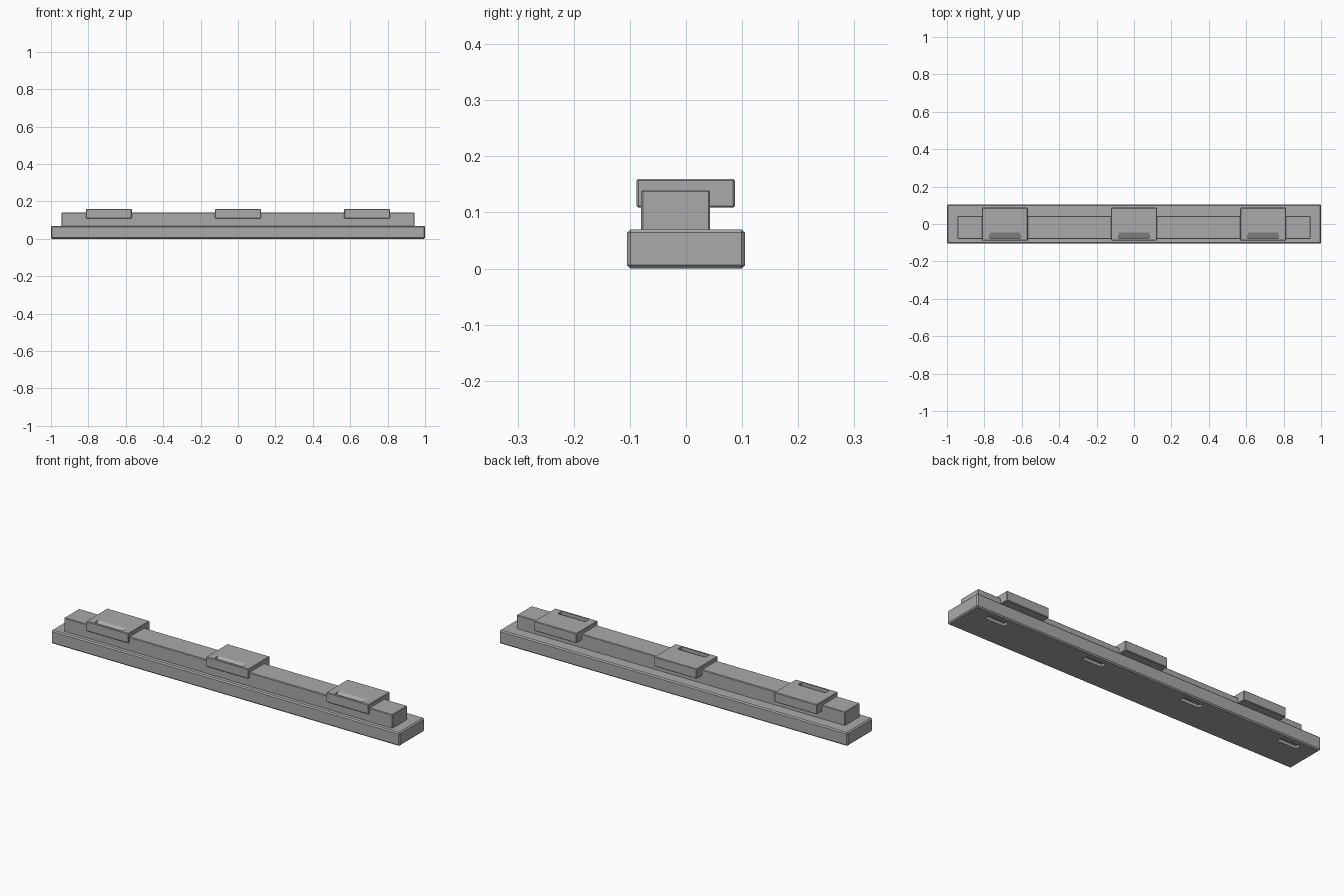
import bpy, bmesh
from mathutils import Vector

cube = bpy.data.objects.get("Cube")
if cube:
    bpy.data.objects.remove(cube, do_unlink=True)

grey = bpy.data.materials.new("plain grey")
grey.use_nodes = True
colour = (0.4, 0.4, 0.4, 1)
grey.diffuse_color = colour
grey.node_tree.nodes["Principled BSDF"].inputs["Base Color"].default_value = colour


def finish(name, bm):
    bmesh.ops.recalc_face_normals(bm, faces=bm.faces)
    mesh = bpy.data.meshes.new(name)
    bm.to_mesh(mesh)
    bm.free()
    mesh.materials.append(grey)
    obj = bpy.data.objects.new(name, mesh)
    bpy.context.collection.objects.link(obj)
    return obj


def block(name, low, high, chamfer):
    """Box between two corners with chamfered edges."""
    low, high = Vector(low), Vector(high)
    bm = bmesh.new()
    bmesh.ops.create_cube(bm, size=1)
    bmesh.ops.scale(bm, vec=high - low, verts=bm.verts)
    bmesh.ops.translate(bm, vec=(low + high) / 2, verts=bm.verts)
    bmesh.ops.bevel(bm, geom=bm.edges[:], offset=chamfer, segments=1, affect='EDGES')
    return finish(name, bm)


def cut(target, profile, centres, length):
    """Cut a y-z profile, extruded along x, at each centre."""
    bm = bmesh.new()
    for cx in centres:
        face = bm.faces.new([bm.verts.new((cx - length / 2, y, z)) for y, z in profile])
        ext = bmesh.ops.extrude_face_region(bm, geom=[face])["geom"]
        moved = [v for v in ext if isinstance(v, bmesh.types.BMVert)]
        bmesh.ops.translate(bm, vec=(length, 0, 0), verts=moved)
    cutter = finish("slot_cutter", bm)
    cutter.hide_render = True
    mod = target.modifiers.new("slots", 'BOOLEAN')
    mod.object = cutter
    mod.operation = 'DIFFERENCE'
    mod.solver = 'EXACT'
    bpy.context.view_layer.objects.active = target
    bpy.ops.object.modifier_apply(modifier=mod.name)
    bpy.data.objects.remove(cutter, do_unlink=True)


# Base plank with four slots underneath, near the back edge
base = block("base", (-1, -0.105, 0), (1, 0.105, 0.07), 0.006)
cut(base, [(0.045, -0.02), (0.075, -0.02), (0.075, 0.015), (0.045, 0.015)],
    [-0.85, -0.283, 0.283, 0.85], 0.11)

# Raised rail
block("rail", (-0.943, -0.08, 0.066), (0.943, 0.043, 0.14), 0.003)

# Three clips over the rail, each with a sloping finger notch
for side, cx in (("right", -0.69), ("middle", 0), ("left", 0.69)):
    clip = block(side + "_clip", (cx - 0.122, -0.088, 0.109), (cx + 0.122, 0.087, 0.16), 0.003)
    cut(clip, [(-0.045, 0.16), (-0.077, 0.143), (-0.077, 0.18), (-0.045, 0.18)], [cx], 0.16)
